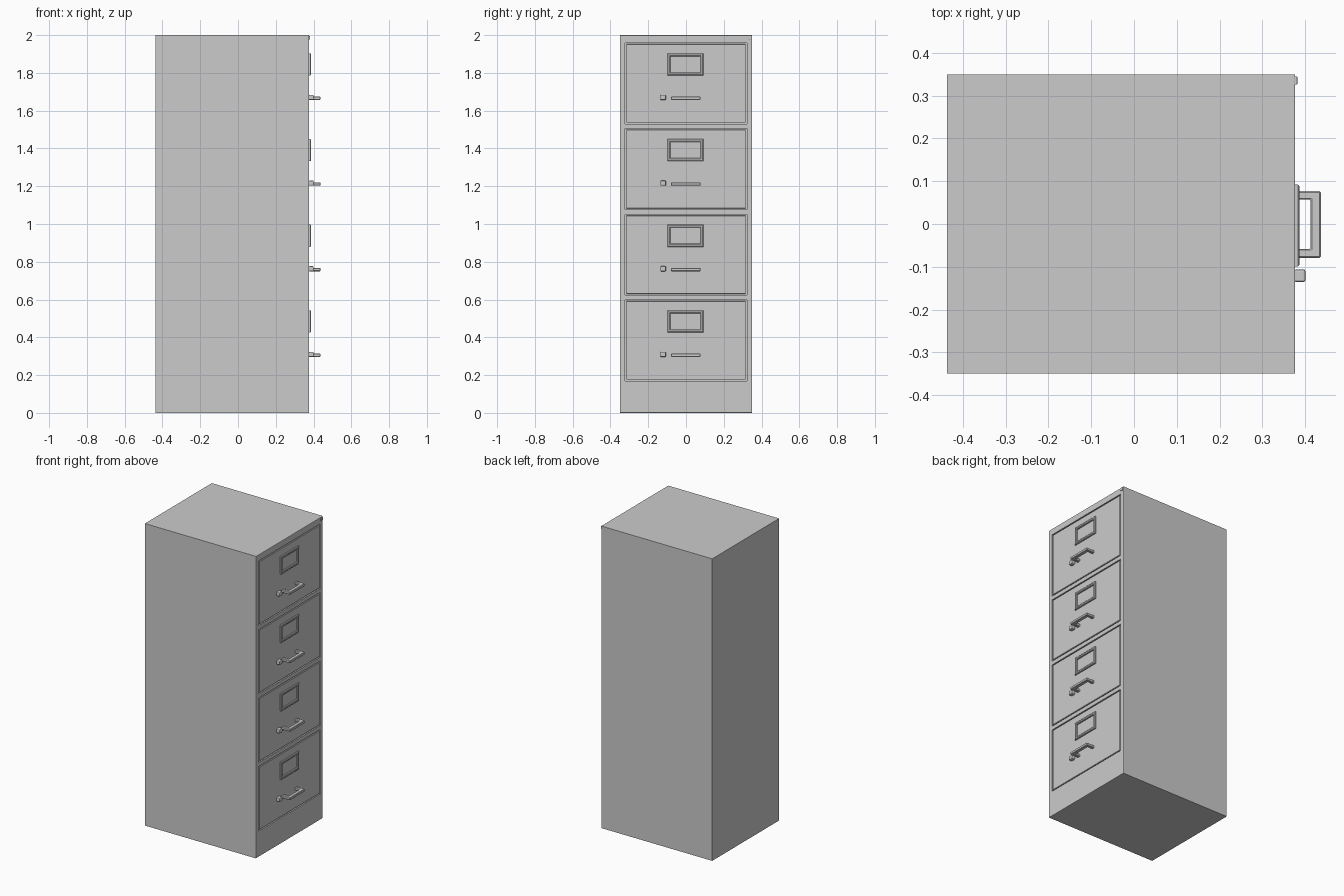
import bpy, bmesh
from mathutils import Vector

if "Cube" in bpy.data.objects:
    bpy.data.objects.remove(bpy.data.objects["Cube"])

FRONT = 0.377


def finish(name, bm):
    bmesh.ops.recalc_face_normals(bm, faces=bm.faces)
    me = bpy.data.meshes.new(name)
    bm.to_mesh(me)
    bm.free()
    ob = bpy.data.objects.new(name, me)
    bpy.context.collection.objects.link(ob)
    return ob


def box(name, lo, hi, bevel=0.0, segments=1, front_only=False):
    lo, hi = Vector(lo), Vector(hi)
    bm = bmesh.new()
    bmesh.ops.create_cube(bm, size=1)
    for v in bm.verts:
        v.co = (lo + hi) / 2 + v.co * (hi - lo)
    if bevel:
        edges = [e for e in bm.edges if not front_only
                 or all(v.co.x > hi.x - 1e-4 for v in e.verts)]
        bmesh.ops.bevel(bm, geom=edges, offset=bevel, segments=segments,
                        profile=0.5, affect='EDGES')
    return finish(name, bm)


def prism(name, pts, axis, lo, hi, bevel=0.0):
    """Extrude an outline along x or z."""
    bm = bmesh.new()
    place = (lambda a, b: (lo, a, b)) if axis == 'x' else (lambda a, b: (a, b, lo))
    face = bm.faces.new([bm.verts.new(place(a, b)) for a, b in pts])
    new = bmesh.ops.extrude_face_region(bm, geom=[face])['geom']
    move = Vector((hi - lo, 0, 0)) if axis == 'x' else Vector((0, 0, hi - lo))
    bmesh.ops.translate(bm, vec=move, verts=[g for g in new if isinstance(g, bmesh.types.BMVert)])
    bmesh.ops.recalc_face_normals(bm, faces=bm.faces)
    if bevel:
        bmesh.ops.bevel(bm, geom=bm.edges[:], offset=bevel, segments=1,
                        profile=0.5, affect='EDGES')
    return finish(name, bm)


def label_frame(name, y0, y1, z0, z1, w):
    """Rectangular picture-frame shape with sloping inner and outer edges."""
    rings = [(0, FRONT - 0.003), (0, 0.384), (0.004, 0.387),
             (w - 0.004, 0.387), (w, 0.384), (w, FRONT - 0.003)]
    bm = bmesh.new()
    loops = [[bm.verts.new((x, y, z)) for y, z in
              ((y0 + d, z0 + d), (y1 - d, z0 + d), (y1 - d, z1 - d), (y0 + d, z1 - d))]
             for d, x in rings]
    for a, b in zip(loops, loops[1:] + loops[:1]):
        for i in range(4):
            j = (i + 1) % 4
            bm.faces.new((a[i], a[j], b[j], b[i]))
    return finish(name, bm)


# Cabinet shell with softened front edge
cabinet = box("cabinet_body", (-0.437, -0.35, 0), (FRONT, 0.35, 2), 0.003, 2, True)

for i in range(4):
    zc = 0.384 + i * 0.4535
    n = i + 1
    # Drawer opening, leaving a narrow gap around the drawer front
    cut = box(f"opening_cutter_{n}", (FRONT - 0.012, -0.322, zc - 0.214), (0.42, 0.322, zc + 0.214))
    cut.hide_render = True
    cut.hide_viewport = True
    cut.display_type = 'WIRE'
    mod = cabinet.modifiers.new(f"opening_{n}", 'BOOLEAN')
    mod.operation = 'DIFFERENCE'
    mod.solver = 'EXACT'
    mod.object = cut
    box(f"drawer_front_{n}", (FRONT - 0.014, -0.316, zc - 0.208),
        (FRONT, 0.316, zc + 0.208), 0.002, 1, True)
    # Label holder
    label_frame(f"label_holder_{n}", -0.099, 0.092, zc + 0.042, zc + 0.159, 0.016)
    # Pull handle
    h = zc - 0.079
    outline = [(0.374, -0.079), (0.435, -0.079), (0.435, 0.077), (0.374, 0.077),
               (0.374, 0.057), (0.411, 0.057), (0.411, -0.058), (0.374, -0.058)]
    outline = [(x + 0.002, y) for x, y in outline]
    prism(f"handle_{n}", outline, 'z', h - 0.009, h + 0.009, 0.003)
    # Latch button
    box(f"latch_button_{n}", (FRONT - 0.002, -0.136, h - 0.009),
        (0.401, -0.106, h + 0.018), 0.005, 2)

# Small lock in the upper corner
box("corner_lock", (FRONT - 0.002, 0.326, 1.977), (0.382, 0.345, 1.996), 0.002, 2, True)
